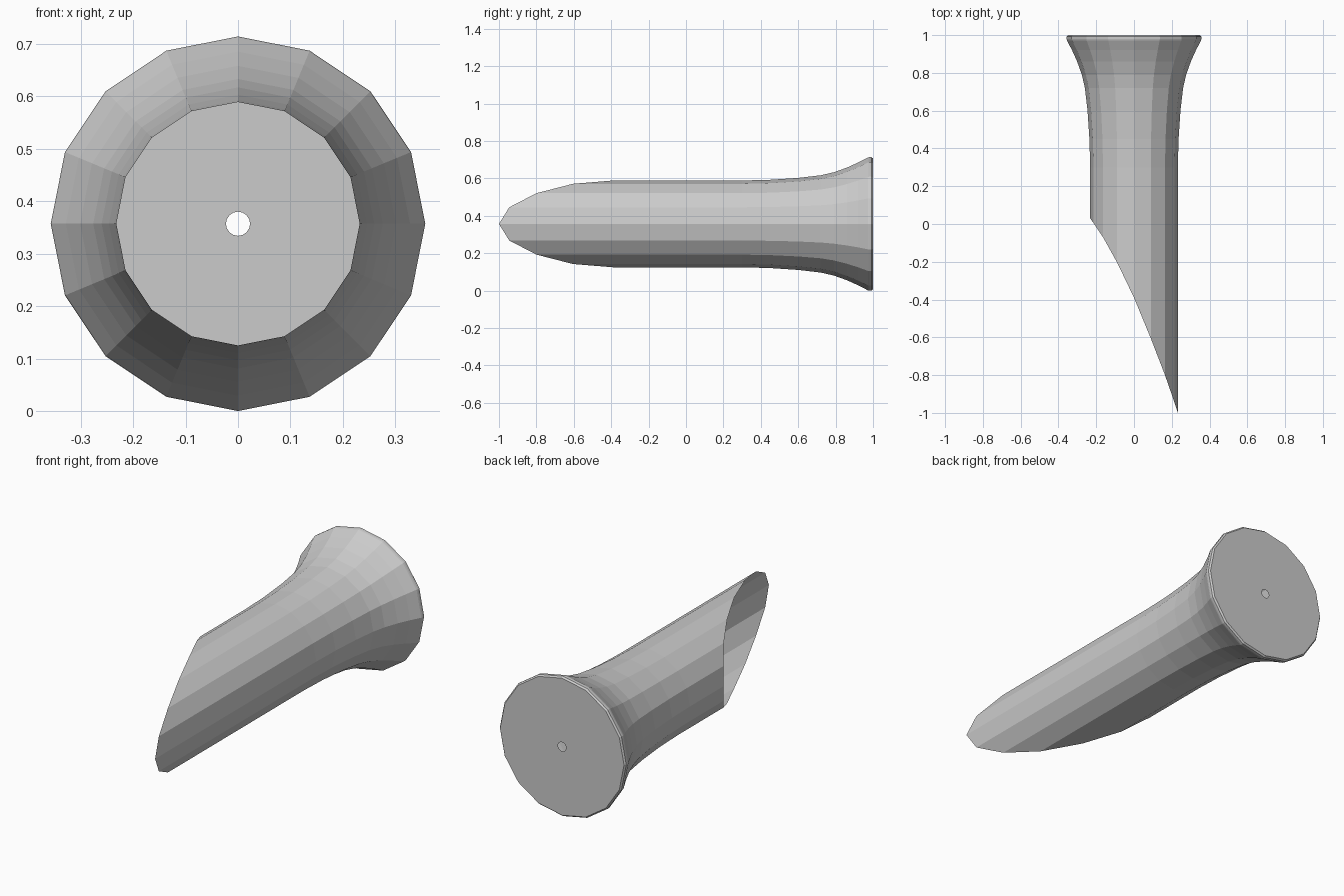
import bpy, bmesh
from math import sin, cos, pi

if "Cube" in bpy.data.objects:
    bpy.data.objects.remove(bpy.data.objects["Cube"])

N = 16
CZ = 0.357      # height of the tube axis
R = 0.232       # tube radius

# slanted mouth: y of the cut for each of the nine distinct x columns (+x to -x)
cut = [-1.0, -0.945, -0.80, -0.605, -0.39, -0.205, -0.07, 0.005, 0.03]
# flare profile towards the back, then rim and end cap hole: (y, radius)
profile = [(0.3, R), (0.45, 0.236), (0.6, 0.246), (0.72, 0.26), (0.79, 0.276),
           (0.86, 0.301), (0.92, 0.328), (0.972, 0.355), (0.98, 0.357),
           (0.992, 0.357), (1.0, 0.350), (1.0, 0.023)]

bm = bmesh.new()


def ring(y_of, r):
    return [bm.verts.new((r * cos(2 * pi * i / N), y_of(i),
                          CZ + r * sin(2 * pi * i / N))) for i in range(N)]


# open single-wall tube from the cut mouth to the pierced end cap
rings = [ring(lambda i: cut[min(i, N - i)], R)]
rings += [ring(lambda i, y=y: y, r) for y, r in profile]
for a, b in zip(rings, rings[1:]):
    for i in range(N):
        j = (i + 1) % N
        bm.faces.new((a[i], b[i], b[j], a[j]))

# make the outside of the wall face outwards
bm.normal_update()
f = bm.faces[:][0]
c = f.calc_center_median()
if f.normal.x * c.x + f.normal.z * (c.z - CZ) < 0:
    bmesh.ops.reverse_faces(bm, faces=bm.faces[:])

mesh = bpy.data.meshes.new("flared_tube")
bm.to_mesh(mesh)
bm.free()
obj = bpy.data.objects.new("flared_tube", mesh)
bpy.context.collection.objects.link(obj)
